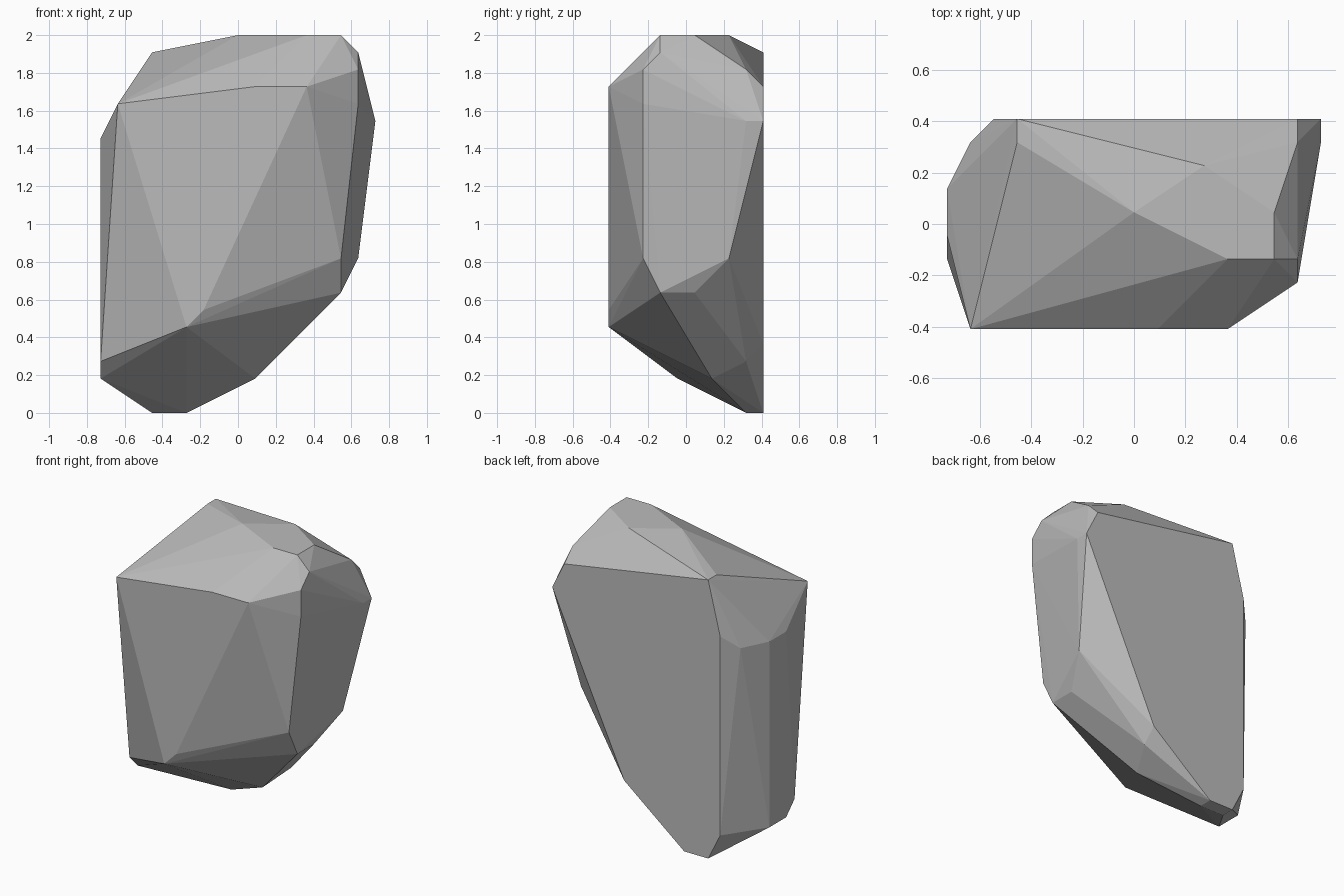
import bpy
import bmesh

# Remove the default object
default_cube = bpy.data.objects.get("Cube")
if default_cube:
    bpy.data.objects.remove(default_cube, do_unlink=True)


def make_material(name, colour):
    material = bpy.data.materials.new(name)
    material.use_nodes = True
    material.diffuse_color = colour
    shader = next(node for node in material.node_tree.nodes if node.type == "BSDF_PRINCIPLED")
    shader.inputs["Base Color"].default_value = colour
    return material


def build_hull(name, slices, step, material):
    """Wrap a faceted convex skin around corner points given slice by slice."""
    mesh = bmesh.new()
    depth_middle = max(slices) / 2
    for depth, corners in slices.items():
        for across, height in corners:
            mesh.verts.new((across * step, (depth - depth_middle) * step, height * step))
    hull = bmesh.ops.convex_hull(mesh, input=mesh.verts[:], use_existing_faces=False)
    inside = {item for item in hull["geom_interior"] + hull["geom_unused"]
              if isinstance(item, bmesh.types.BMVert)}
    bmesh.ops.delete(mesh, geom=list(inside), context="VERTS")
    bmesh.ops.recalc_face_normals(mesh, faces=mesh.faces[:])
    for face in mesh.faces:
        face.smooth = False
    data = bpy.data.meshes.new(name)
    mesh.to_mesh(data)
    mesh.free()
    data.materials.append(material)
    rock = bpy.data.objects.new(name, data)
    bpy.context.scene.collection.objects.link(rock)
    return rock


# Corners (across, height) of the boulder on a coarse lattice, front to back
boulder_slices = {
    0: [(-7, 18), (1, 19), (4, 19), (-2, 6), (-3, 5)],
    2: [(7, 20), (7, 18), (6, 9)],
    3: [(4, 22), (6, 22), (7, 21), (6, 7), (-8, 3)],
    4: [(-8, 16), (-8, 2)],
    5: [(0, 22), (6, 22), (6, 7)],
    6: [(-8, 16), (-8, 2), (1, 2)],
    7: [(3, 22), (7, 9)],
    8: [(-5, 21), (7, 20), (8, 17), (-7, 16), (2, 3), (-3, 0), (-5, 0)],
    9: [(-5, 21), (7, 19), (8, 17), (-6, 17), (2, 4), (-6, 2), (-3, 0), (-5, 0)],
}

stone_grey = make_material("stone grey", (0.5, 0.5, 0.5, 1))
build_hull("boulder", boulder_slices, 1 / 11, stone_grey)
